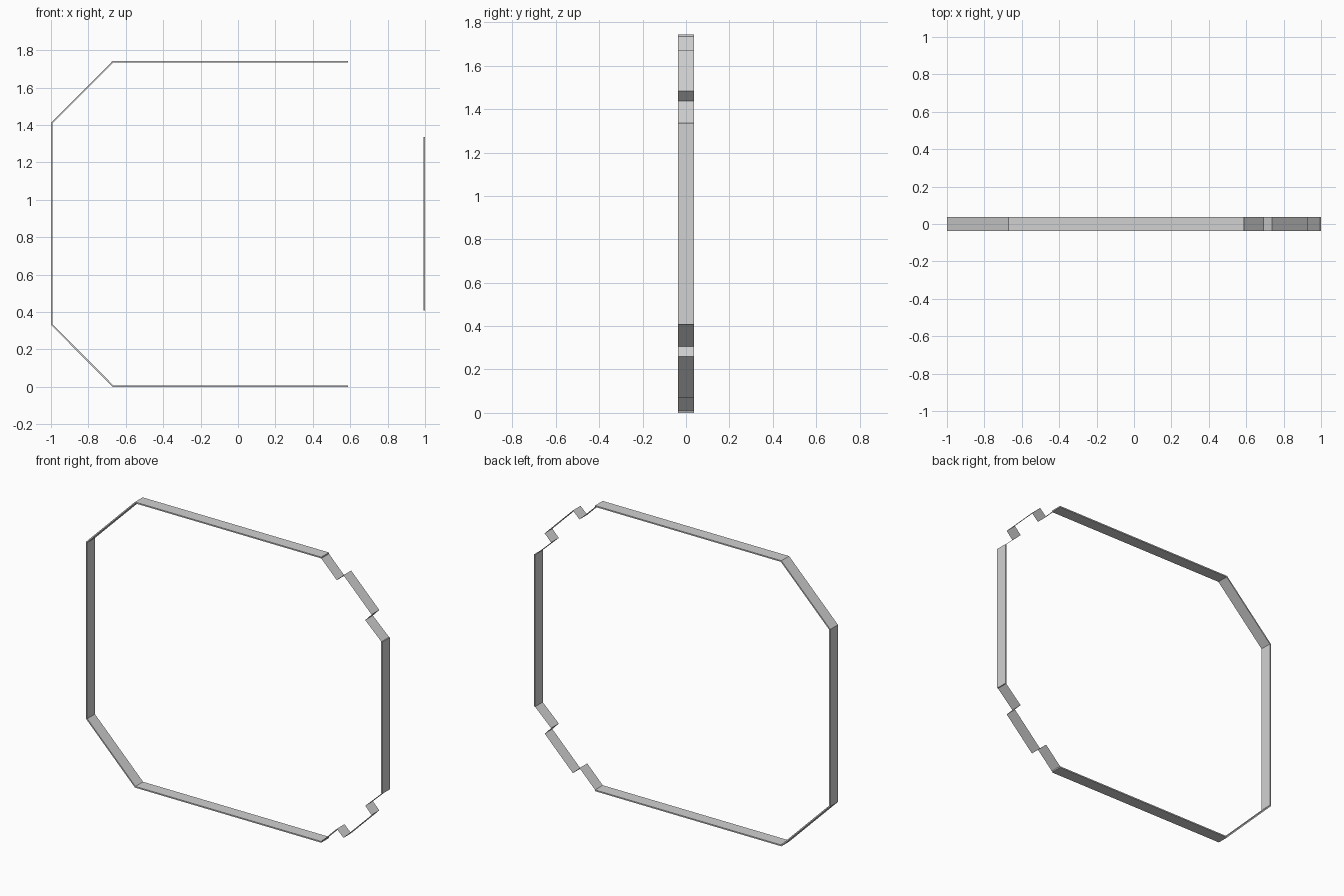
import bpy

cube = bpy.data.objects.get("Cube")
if cube:
    bpy.data.objects.remove(cube, do_unlink=True)

HALF_DEPTH = 0.037
THICK = 0.008
TOP = 1.743

grey = bpy.data.materials.new("light_grey")
grey.use_nodes = True
colour = (0.64, 0.64, 0.64, 1)
grey.diffuse_color = colour
grey.node_tree.nodes["Principled BSDF"].inputs["Base Color"].default_value = colour


def ribbon(name, path, thickness=0):
    """Sweep an (x, z) path through the depth; faces look outward."""
    verts = [(x, y, z) for x, z in path for y in (-HALF_DEPTH, HALF_DEPTH)]
    faces = [(2 * i, 2 * i + 1, 2 * i + 3, 2 * i + 2) for i in range(len(path) - 1)]
    mesh = bpy.data.meshes.new(name)
    mesh.from_pydata(verts, [], faces)
    mesh.materials.append(grey)
    obj = bpy.data.objects.new(name, mesh)
    bpy.context.collection.objects.link(obj)
    if thickness:
        solid = obj.modifiers.new("thickness", "SOLIDIFY")
        solid.thickness = thickness
        solid.offset = -1
        solid.use_even_offset = True
    return obj


def flipped(path):
    """Mirror a path top to bottom, keeping its winding."""
    return [(x, TOP - z) for x, z in reversed(path)]


# Main band: top, left side with two cut corners, bottom
upper = [(0.588, TOP), (-0.67, TOP), (-1, 1.412)]
ribbon("main_band", upper + flipped(upper), THICK)

# Straight band on the open side
side = [(1, 0.408), (1, TOP - 0.408)]
ribbon("side_band", side, THICK)

# Notched corner sheets joining the side band to the main band
corner = [(0.994, 1.335), (0.885, 1.438), (0.928, 1.483),
          (0.738, 1.673), (0.693, 1.63), (0.588, 1.735)]
ribbon("upper_notched_corner", corner)
ribbon("lower_notched_corner", flipped(corner))
